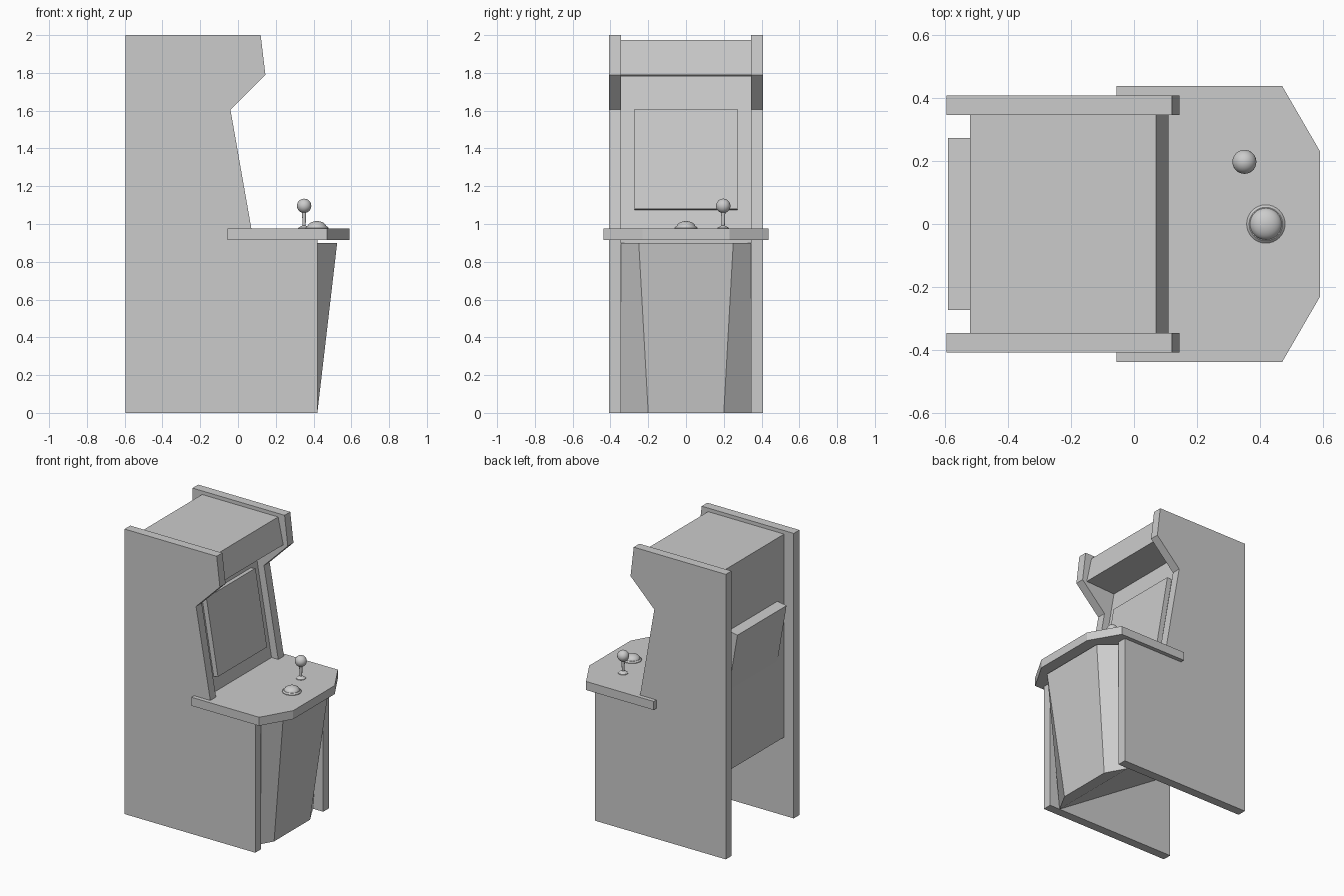
import bpy, bmesh, math
from mathutils import Vector

if "Cube" in bpy.data.objects:
    bpy.data.objects.remove(bpy.data.objects["Cube"])


def finish(name, bm, smooth=False):
    bmesh.ops.recalc_face_normals(bm, faces=bm.faces)
    me = bpy.data.meshes.new(name)
    bm.to_mesh(me)
    bm.free()
    ob = bpy.data.objects.new(name, me)
    bpy.context.collection.objects.link(ob)
    if smooth:
        bpy.ops.object.select_all(action='DESELECT')
        ob.select_set(True)
        bpy.context.view_layer.objects.active = ob
        bpy.ops.object.shade_smooth_by_angle(angle=math.radians(35))
    return ob


def loft(name, a, b):
    """Solid between two outlines with equal point counts."""
    bm = bmesh.new()
    va = [bm.verts.new(p) for p in a]
    vb = [bm.verts.new(p) for p in b]
    bm.faces.new(va)
    bm.faces.new(vb)
    n = len(a)
    for i in range(n):
        j = (i + 1) % n
        bm.faces.new((va[i], va[j], vb[j], vb[i]))
    return finish(name, bm)


def side_prism(name, profile, y0, y1):
    return loft(name, [(x, y0, z) for x, z in profile],
                [(x, y1, z) for x, z in profile])


def lathe(name, profile, centre, steps=32):
    bm = bmesh.new()
    vs = [bm.verts.new((r, 0, z)) for r, z in profile]
    es = [bm.edges.new(p) for p in zip(vs, vs[1:])]
    bmesh.ops.spin(bm, geom=vs + es, cent=(0, 0, 0), axis=(0, 0, 1),
                   angle=math.tau, steps=steps, use_duplicate=False)
    bmesh.ops.remove_doubles(bm, verts=bm.verts, dist=1e-5)
    bmesh.ops.translate(bm, verts=bm.verts, vec=centre)
    return finish(name, bm, True)


# side panels
panel = [(-.595, 0), (.42, 0), (.42, .915), (.08, .915), (.07, .98),
         (-.04, 1.605), (.145, 1.79), (.12, 2), (-.595, 2)]
for name, s in (("left_side_panel", 1), ("right_side_panel", -1)):
    side_prism(name, panel, s * .345, s * .408)

# inner cabinet: marquee, recessed bezel, back and sloping floor
body = [(.34, 0), (.40, .9), (.40, .94), (.025, .94), (-.12, 1.78),
        (.11, 1.79), (.07, 1.975), (-.52, 1.975), (-.52, .55)]
side_prism("inner_cabinet", body, -.345, .345)

# tilted monitor, poking through the bezel and the back
monitor = [(-.055, 1.61), (.035, 1.08), (-.498, .988), (-.59, 1.52)]
side_prism("monitor", monitor, -.272, .272)

# faceted kick panel
bottom = [(.34, -.345), (.42, -.20), (.42, .20), (.34, .345)]
top = [(.41, -.345), (.525, -.25), (.525, .25), (.41, .345)]
loft("kick_panel", [(x, y, 0) for x, y in bottom], [(x, y, .9) for x, y in top])

# control deck
deck = [(-.055, -.437), (.47, -.437), (.59, -.23),
        (.59, .23), (.47, .437), (-.055, .437)]
loft("control_deck", [(x, y, .915) for x, y in deck], [(x, y, .975) for x, y in deck])

# trackball with its ring
lathe("trackball_ring", [(0, .97), (.061, .97), (.061, .979), (.053, .987), (0, .987)],
      (.418, 0, 0))
dome = [(.051 * math.cos(t * math.pi / 16), .982 + .033 * math.sin(t * math.pi / 16))
        for t in range(8)]
lathe("trackball", dome + [(0, 1.015)], (.418, 0, 0))

# joystick
lathe("joystick_shaft", [(0, .97), (.033, .97), (.031, .979), (.018, .987),
                         (.008, .992), (.012, 1.08), (0, 1.08)], (.35, .197, 0))
bm = bmesh.new()
bmesh.ops.create_uvsphere(bm, u_segments=32, v_segments=16, radius=.038)
bmesh.ops.translate(bm, verts=bm.verts, vec=Vector((.35, .197, 1.096)))
finish("joystick_ball", bm, True)
